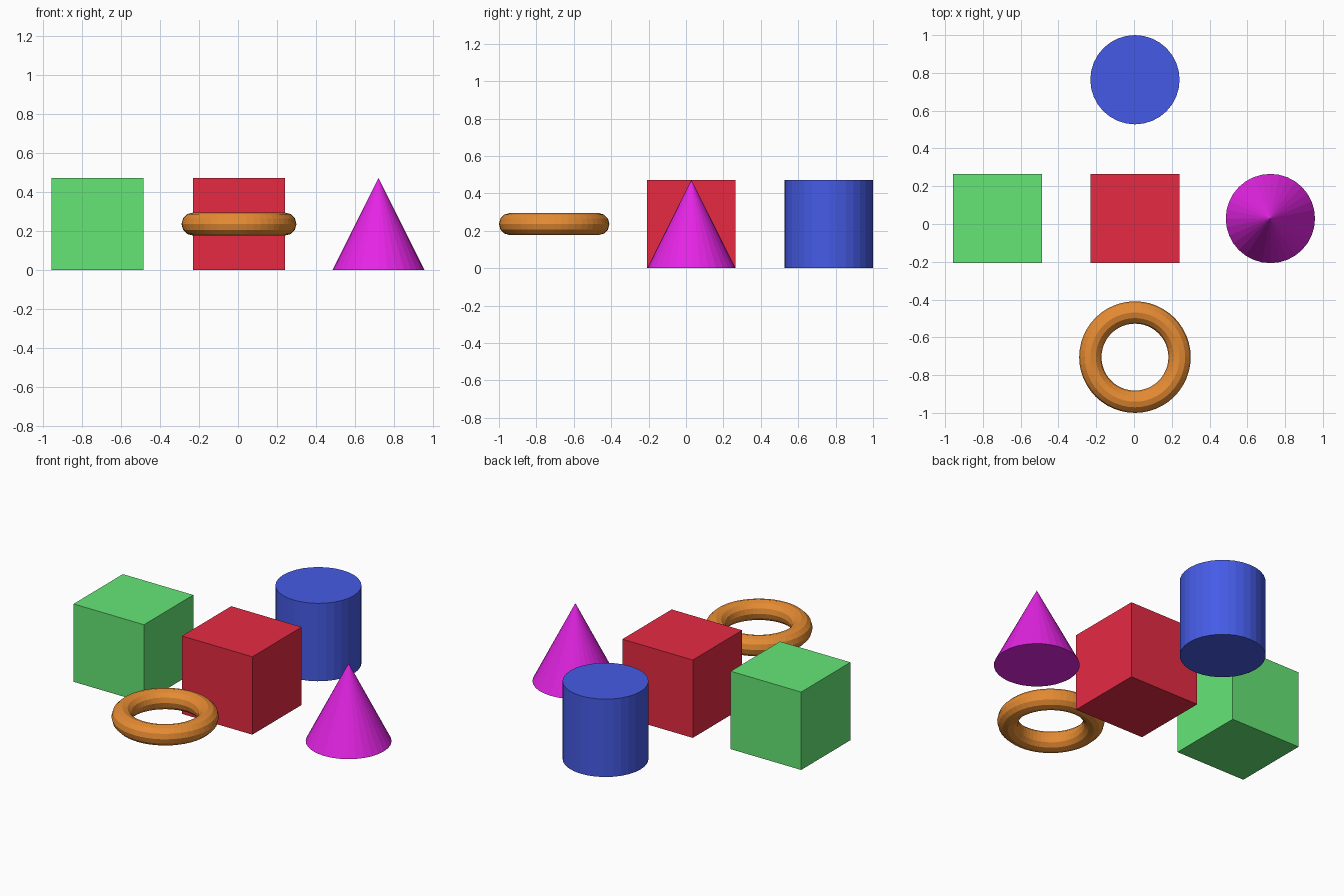
import bpy

if "Cube" in bpy.data.objects:
    bpy.data.objects.remove(bpy.data.objects["Cube"])

R = 0.2362          # half size shared by all the solids
CX, CY = 0.005, 0.029   # centre of the cross-shaped layout


def finish(name, colour):
    """Name the active object and give it a plain coloured material."""
    obj = bpy.context.object
    obj.name = name
    mat = bpy.data.materials.new(name + "_colour")
    mat.diffuse_color = (*colour, 1)
    mat.use_nodes = True
    mat.node_tree.nodes["Principled BSDF"].inputs["Base Color"].default_value = mat.diffuse_color
    obj.data.materials.append(mat)


# Two cubes: centre and left
for name, x, colour in (("centre_cube", CX, (0.79, 0.023, 0.055)),
                        ("left_cube", -0.722, (0.13, 0.79, 0.18))):
    bpy.ops.mesh.primitive_cube_add(size=2 * R, location=(x, CY, R))
    finish(name, colour)

# Cylinder at the back
bpy.ops.mesh.primitive_cylinder_add(vertices=32, radius=R, depth=2 * R,
                                    location=(CX, 1 - R, R))
finish("back_cylinder", (0.06, 0.105, 0.79))

# Cone on the right
bpy.ops.mesh.primitive_cone_add(vertices=32, radius1=R, radius2=0, depth=2 * R,
                                location=(0.722, CY, R))
finish("right_cone", (0.79, 0.018, 0.79))

# Floating ring at the front
bpy.ops.mesh.primitive_torus_add(major_segments=48, minor_segments=12,
                                 major_radius=R, minor_radius=R / 4,
                                 location=(CX, -1 + 1.25 * R, R))
finish("front_ring", (0.79, 0.26, 0.033))
